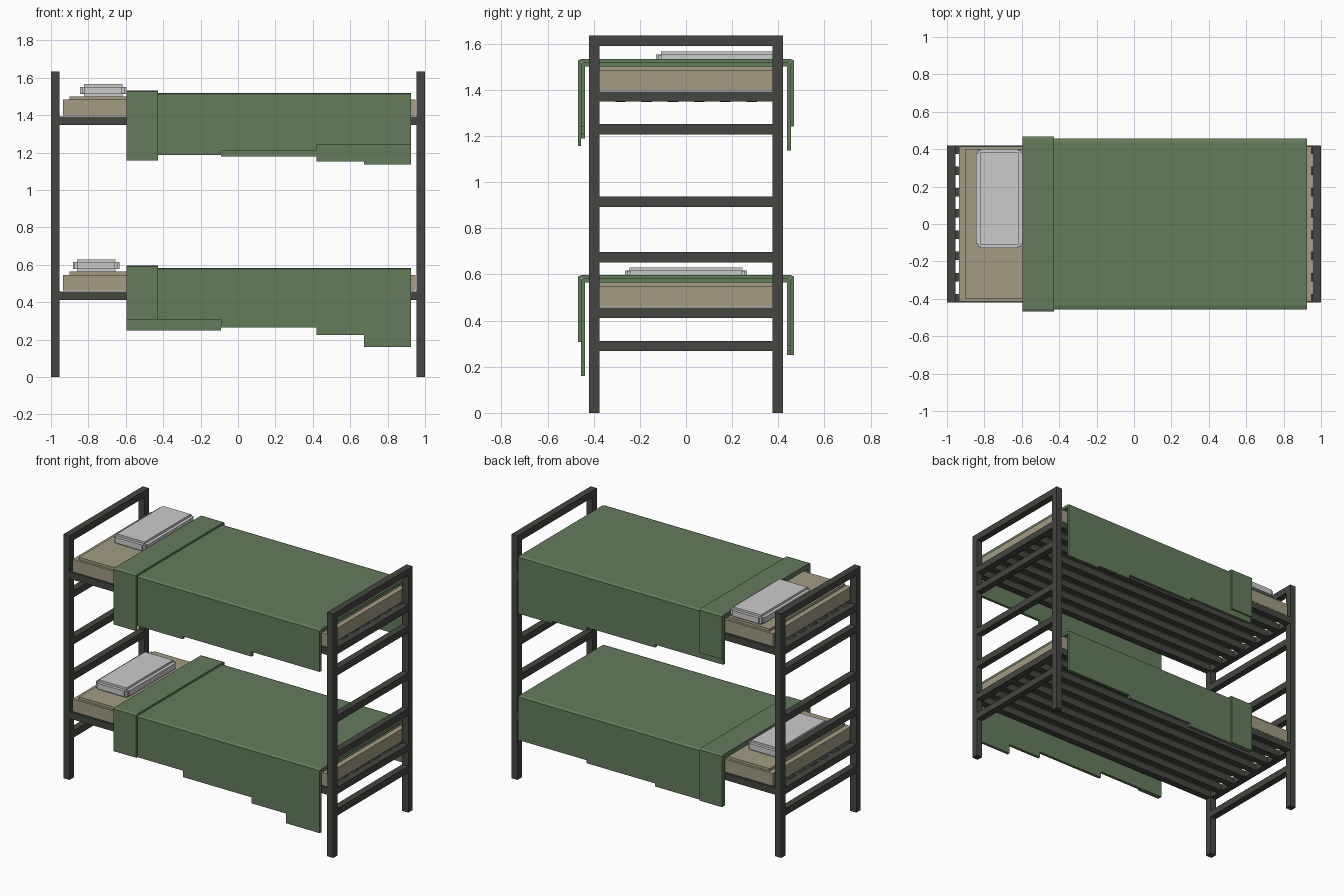
import bpy, bmesh

if "Cube" in bpy.data.objects:
    bpy.data.objects.remove(bpy.data.objects["Cube"])


def material(name, rgb):
    m = bpy.data.materials.new(name)
    m.diffuse_color = (*rgb, 1)
    m.use_nodes = True
    m.node_tree.nodes["Principled BSDF"].inputs["Base Color"].default_value = m.diffuse_color
    return m


METAL = material("dark_metal", (0.058, 0.061, 0.051))
CLOTH = material("green_cloth", (0.127, 0.2, 0.107))
TICKING = material("beige_ticking", (0.36, 0.33, 0.23))


def finish(name, bm, mat):
    bmesh.ops.recalc_face_normals(bm, faces=bm.faces)
    me = bpy.data.meshes.new(name)
    bm.to_mesh(me)
    bm.free()
    ob = bpy.data.objects.new(name, me)
    bpy.context.collection.objects.link(ob)
    if mat:
        me.materials.append(mat)
    return ob


def add_box(bm, x0, x1, y0, y1, z0, z1):
    vs = bmesh.ops.create_cube(bm, size=1)["verts"]
    bmesh.ops.scale(bm, vec=(x1 - x0, y1 - y0, z1 - z0), verts=vs)
    bmesh.ops.translate(bm, vec=((x0 + x1) / 2, (y0 + y1) / 2, (z0 + z1) / 2), verts=vs)


def boxes(name, specs, mat=None):
    bm = bmesh.new()
    for s in specs:
        add_box(bm, *s)
    return finish(name, bm, mat)


def add_drape(bm, xs, hems, top, y0, y1):
    """Hanging side panel with a stepped hem, extruded along y."""
    pts = [(xs[0], top)]
    for i, z in enumerate(hems):
        pts += [(xs[i], z), (xs[i + 1], z)]
    pts.append((xs[-1], top))
    face = bm.faces.new([bm.verts.new((x, y0, z)) for x, z in pts])
    ext = bmesh.ops.extrude_face_region(bm, geom=[face])["geom"]
    bmesh.ops.translate(bm, vec=(0, y1 - y0, 0),
                        verts=[v for v in ext if isinstance(v, bmesh.types.BMVert)])


def cover(name, xs, front, back, top, y_in, y_out, thick):
    """Sheet over the mattress with a drape down each long side."""
    bm = bmesh.new()
    add_box(bm, xs[0], xs[-1], -y_in, y_in, top - thick, top)
    c = 0.006
    add_drape(bm, xs, front, top - c, -y_out, -y_in)
    add_drape(bm, [xs[0], xs[-1]] if len(back) == 1 else xs, back, top - c, y_in, y_out)
    for s in (-1, 1):  # softened shoulder
        tri = [(y_in, top), (y_out, top - c), (y_in, top - c)]
        a, b = [[bm.verts.new((x, s * y, z)) for y, z in tri] for x in (xs[0], xs[-1])]
        bm.faces.new(a)
        bm.faces.new(b)
        for i in range(3):
            j = (i + 1) % 3
            bm.faces.new((a[i], a[j], b[j], b[i]))
    return finish(name, bm, CLOTH)


# End frames: posts and ladder bars
T = 0.045
for side, s in (("head", -1), ("foot", 1)):
    x0, x1 = sorted((s * 1.0, s * (1 - T)))
    for label, y in (("front", -0.3975), ("back", 0.3975)):
        boxes(f"{side}_{label}_post", [(x0, x1, y - T / 2, y + T / 2, 0, 1.635)], METAL)
    bars = (0.29, 0.434, 0.674, 0.915, 1.229, 1.371, 1.6125)
    boxes(f"{side}_bars", [(x0, x1, -0.375, 0.375, z - T / 2, z + T / 2) for z in bars], METAL)

XS = [-0.595, -0.09, 0.42, 0.675, 0.925]
BUNKS = {
    "lower": dict(base=0.457, pillow=(-0.758, 0.0),
                  front=[0.308, 0.265, 0.225, 0.16], back=[0.25, 0.27, 0.29, 0.29],
                  fold=(0.308, 0.25)),
    "upper": dict(base=1.393, pillow=(-0.72, 0.136),
                  front=[1.188, 1.208, 1.24, 1.24], back=[1.2, 1.18, 1.152, 1.137],
                  fold=(1.157, 1.24)),
}
for name, b in BUNKS.items():
    z = b["base"]
    # Side rails and slats
    boxes(f"{name}_slats", [(-0.955, 0.955, -0.42 + i * 0.1136, -0.375 + i * 0.1136, z - T, z)
                            for i in range(8)], METAL)
    # Mattress with a slightly inset top
    boxes(f"{name}_mattress", [(-0.935, 0.95, -0.415, 0.415, z + 0.005, z + 0.09),
                               (-0.9, 0.915, -0.4, 0.4, z + 0.09, z + 0.107)], TICKING)
    # Blanket and its turned-down band
    cover(f"{name}_blanket", XS, b["front"], b["back"], z + 0.127, 0.437, 0.456, 0.018)
    cover(f"{name}_blanket_fold", [-0.595, -0.427], [b["fold"][0]], [b["fold"][1]],
          z + 0.14, 0.454, 0.468, 0.014)
    # Pillow with stepped rounded edges
    px, py = b["pillow"]
    pz = z + 0.14
    boxes(f"{name}_pillow", [(px - w, px + w, py - d, py + d, pz - h, pz + h) for w, d, h in
                             ((0.103, 0.245, 0.033), (0.124, 0.243, 0.019),
                              (0.1, 0.265, 0.019), (0.115, 0.256, 0.018))])
